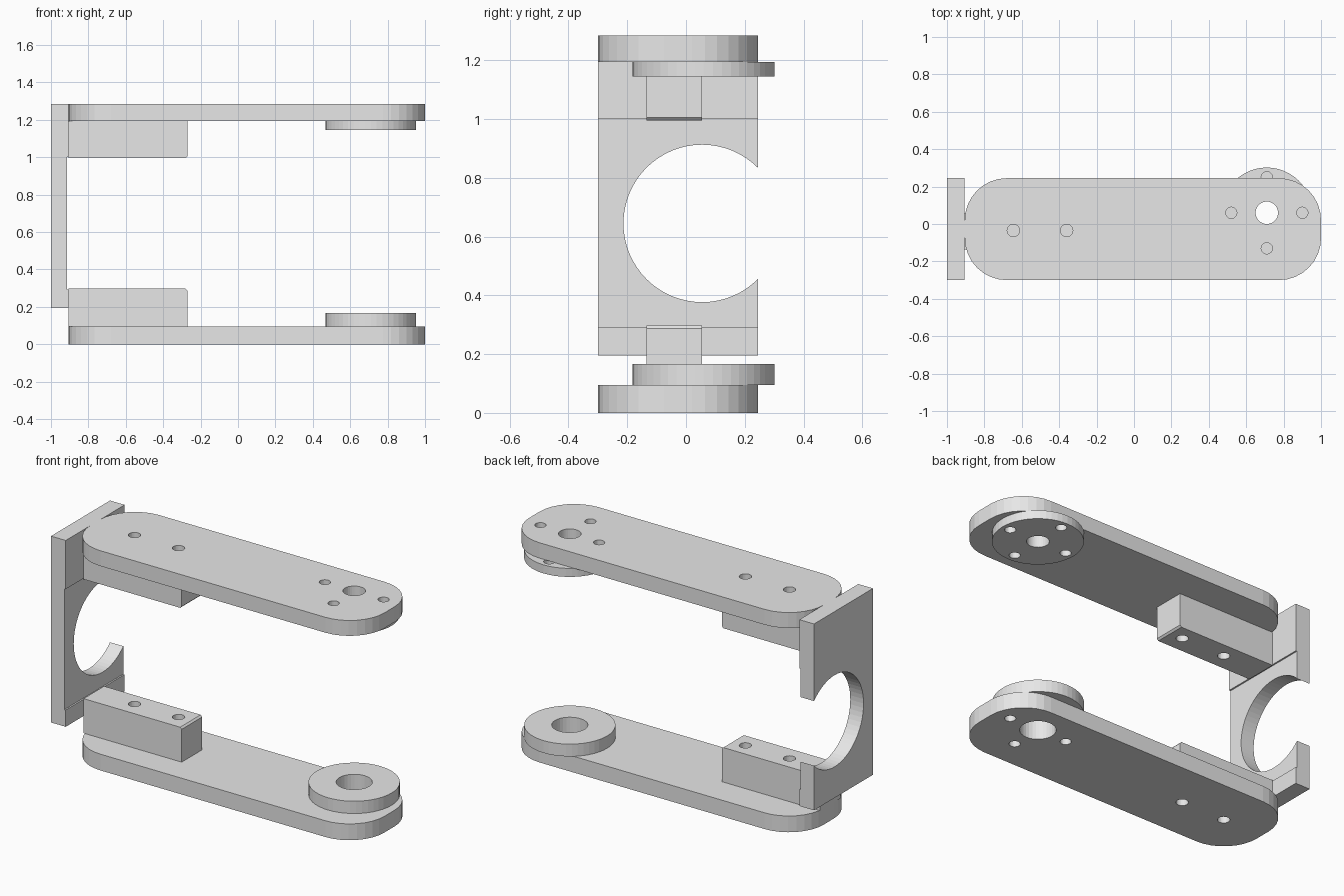
import bpy, bmesh
from math import sin, cos, pi
from mathutils import Vector

if "Cube" in bpy.data.objects:
    bpy.data.objects.remove(bpy.data.objects["Cube"])

GREY = (0.8, 0.8, 0.8, 1.0)
mat = bpy.data.materials.new("light grey plastic")
mat.use_nodes = True
mat.diffuse_color = GREY
mat.node_tree.nodes["Principled BSDF"].inputs["Base Color"].default_value = GREY

PLACE = {"x": lambda u, v, w: (w, u, v),
         "y": lambda u, v, w: (u, w, v),
         "z": lambda u, v, w: (u, v, w)}


def prism(name, outline, start, end, axis="z"):
    """Extrude a 2D outline along an axis."""
    bm = bmesh.new()
    put = PLACE[axis]
    face = bm.faces.new([bm.verts.new(put(u, v, start)) for u, v in outline])
    moved = bmesh.ops.extrude_face_region(bm, geom=[face])["geom"]
    verts = [g for g in moved if isinstance(g, bmesh.types.BMVert)]
    bmesh.ops.translate(bm, verts=verts, vec=Vector(put(0, 0, end - start)))
    bmesh.ops.recalc_face_normals(bm, faces=bm.faces[:])
    mesh = bpy.data.meshes.new(name)
    bm.to_mesh(mesh)
    bm.free()
    obj = bpy.data.objects.new(name, mesh)
    bpy.context.collection.objects.link(obj)
    mesh.materials.append(mat)
    return obj


def circle(u, v, r, n=32):
    return [(u + r * cos(2 * pi * i / n), v + r * sin(2 * pi * i / n)) for i in range(n)]


def rounded_rect(x0, x1, y0, y1, r, n=8):
    pts = []
    for k, (cx, cy) in enumerate([(x1 - r, y1 - r), (x0 + r, y1 - r),
                                  (x0 + r, y0 + r), (x1 - r, y0 + r)]):
        pts += [(cx + r * cos(pi / 2 * (k + i / n)), cy + r * sin(pi / 2 * (k + i / n)))
                for i in range(n + 1)]
    return pts


def drill(obj, u, v, r, start, end, axis="z", n=32):
    """Cut a round hole and keep the result as plain mesh."""
    cutter = prism("hole_cutter", circle(u, v, r, n), start, end, axis)
    cutter.hide_render = True
    mod = obj.modifiers.new("hole", "BOOLEAN")
    mod.operation, mod.solver, mod.object = "DIFFERENCE", "EXACT", cutter
    bpy.context.view_layer.update()
    deps = bpy.context.evaluated_depsgraph_get()
    mesh = bpy.data.meshes.new_from_object(obj.evaluated_get(deps))
    obj.modifiers.clear()
    obj.data = mesh
    bpy.data.objects.remove(cutter)


HX, HY = 0.71, 0.06                    # hub centre
HUB_BOLTS = [(HX - 0.19, HY), (HX + 0.19, HY), (HX, HY - 0.19)]
BLOCK_BOLTS = [(-0.645, -0.035), (-0.36, -0.035)]


def side(prefix, arm_z, hub_z, block_z, bore):
    """One arm with its hub disc and mounting block."""
    arm = prism(prefix + "_arm", rounded_rect(-0.905, 1.0, -0.3, 0.245, 0.225), *arm_z)
    lo, hi = arm_z[0] - 0.02, arm_z[1] + 0.02
    drill(arm, HX, HY, bore, lo, hi)
    for x, y in HUB_BOLTS:
        drill(arm, x, y, 0.03, lo, hi, n=24)
    for x, y in BLOCK_BOLTS:
        drill(arm, x, y, 0.033, lo, hi, n=24)

    hub = prism(prefix + "_hub", circle(HX, HY, 0.242, 48), *hub_z)
    drill(hub, HX, HY, bore, hub_z[0] - 0.02, hub_z[1] + 0.02)

    # block profile: inner face first, chamfered at the free end
    inner, outer = block_z
    s = 0.01 if outer > inner else -0.01
    block = prism(prefix + "_block",
                  [(-0.905, outer), (-0.27, outer), (-0.27, inner + s),
                   (-0.28, inner), (-0.905, inner)], -0.135, 0.055, "y")
    for x, y in BLOCK_BOLTS:
        drill(block, x, y, 0.033, inner - 2 * s, outer - 2 * s, n=24)
    return hub


upper_hub = side("upper", (1.195, 1.285), (1.145, 1.195), (0.995, 1.195), 0.06)
for x, y in HUB_BOLTS + [(HX, HY + 0.19)]:
    drill(upper_hub, x, y, 0.03, 1.1, 1.25, n=24)
side("lower", (0.0, 0.095), (0.095, 0.167), (0.297, 0.095), 0.096)

# back plate, slightly recessed between its ends, with an open round cutout
plate = prism("back_plate",
              [(-1, 0.195), (-0.905, 0.195), (-0.905, 0.293), (-0.914, 0.293),
               (-0.914, 1.0), (-0.905, 1.0), (-0.905, 1.285), (-1, 1.285)],
              -0.3, 0.245, "y")
drill(plate, 0.055, 0.645, 0.268, -1.1, -0.8, "x", n=64)
